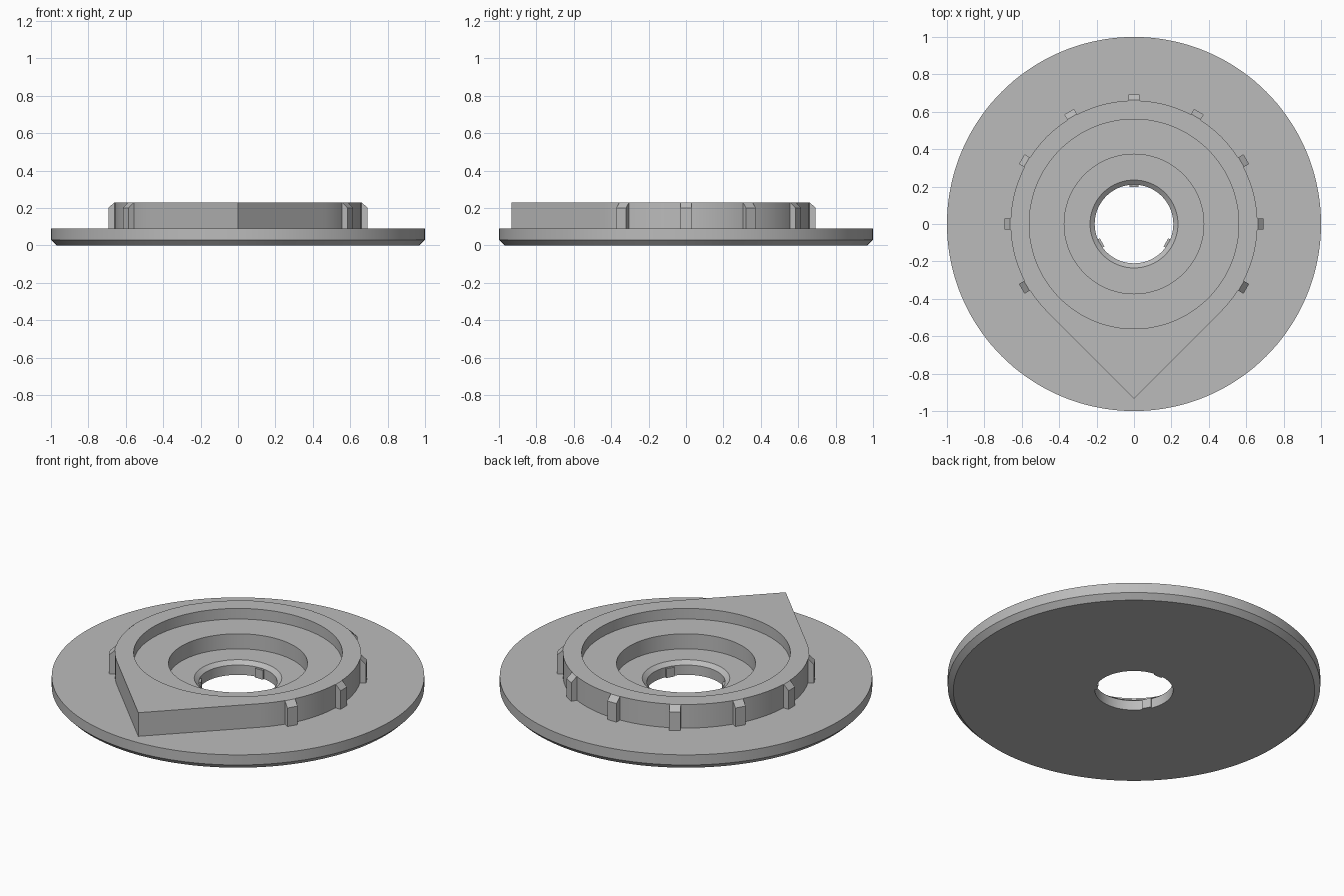
import bpy, bmesh
from math import sin, cos, pi, radians
from mathutils import Matrix

if "Cube" in bpy.data.objects:
    bpy.data.objects.remove(bpy.data.objects["Cube"], do_unlink=True)

SIDES = 144
COLLAR = 0.66   # collar radius
FLOOR = 0.09    # top of the base plate
TOP = 0.23      # top of the collar

grey = bpy.data.materials.new("plain_grey")
grey.use_nodes = True
grey.diffuse_color = (0.5, 0.5, 0.5, 1)
grey.node_tree.nodes["Principled BSDF"].inputs["Base Color"].default_value = (0.5, 0.5, 0.5, 1)


def finish(name, bm, smooth=False):
    bmesh.ops.recalc_face_normals(bm, faces=bm.faces)
    mesh = bpy.data.meshes.new(name)
    bm.to_mesh(mesh)
    bm.free()
    mesh.materials.append(grey)
    obj = bpy.data.objects.new(name, mesh)
    bpy.context.collection.objects.link(obj)
    if smooth:
        bpy.ops.object.select_all(action='DESELECT')
        obj.select_set(True)
        bpy.context.view_layer.objects.active = obj
        bpy.ops.object.shade_smooth_by_angle(angle=radians(25))
    return obj


def circle(r):
    return lambda off: r


def teardrop(off):
    # round, with two tangent sides meeting in a right-angled tip
    return COLLAR / cos(pi / 4 - off) if off < pi / 4 else COLLAR


def ring(bm, outline, z):
    verts = []
    for i in range(SIDES):
        a = 2 * pi * i / SIDES
        r = outline(min(a, 2 * pi - a))   # angle away from the front
        verts.append(bm.verts.new((r * sin(a), -r * cos(a), z)))
    return verts


# Dial body: chamfered plate, pointed collar, stepped recess and bore
profile = [
    (circle(0.21), 0), (circle(0.97), 0), (circle(1.0), 0.03), (circle(1.0), FLOOR),
    (teardrop, FLOOR), (teardrop, TOP),
    (circle(0.56), TOP), (circle(0.56), 0.167),
    (circle(0.373), 0.167), (circle(0.373), 0.078),
    (circle(0.235), 0.078), (circle(0.21), 0.058),
]
bm = bmesh.new()
rings = [ring(bm, outline, z) for outline, z in profile]
for a, b in zip(rings, rings[1:] + rings[:1]):
    for i in range(SIDES):
        j = (i + 1) % SIDES
        bm.faces.new((a[i], a[j], b[j], b[i]))
finish("dial_body", bm, smooth=True)


def radial_block(name, section, width, degrees):
    # extrude a radius/height section sideways, then turn it about the axis
    bm = bmesh.new()
    face = bm.faces.new([bm.verts.new((r, -width / 2, z)) for r, z in section])
    new = bmesh.ops.extrude_face_region(bm, geom=[face])["geom"]
    bmesh.ops.translate(bm, verts=[v for v in new if isinstance(v, bmesh.types.BMVert)],
                        vec=(0, width, 0))
    bmesh.ops.transform(bm, matrix=Matrix.Rotation(radians(degrees), 4, 'Z'), verts=bm.verts)
    finish(name, bm)


# Grip ribs around the collar, sloped at the top
rib = [(0.65, FLOOR), (0.693, FLOOR), (0.693, 0.2), (0.662, TOP), (0.65, TOP)]
for k in range(9):
    radial_block(f"grip_rib_{k + 1}", rib, 0.06, -30 + 30 * k)

# Locking tabs inside the bore
tab = [(0.197, 0), (0.215, 0), (0.215, 0.055), (0.197, 0.055)]
for k in range(3):
    radial_block(f"bore_tab_{k + 1}", tab, 0.05, 90 + 120 * k)
